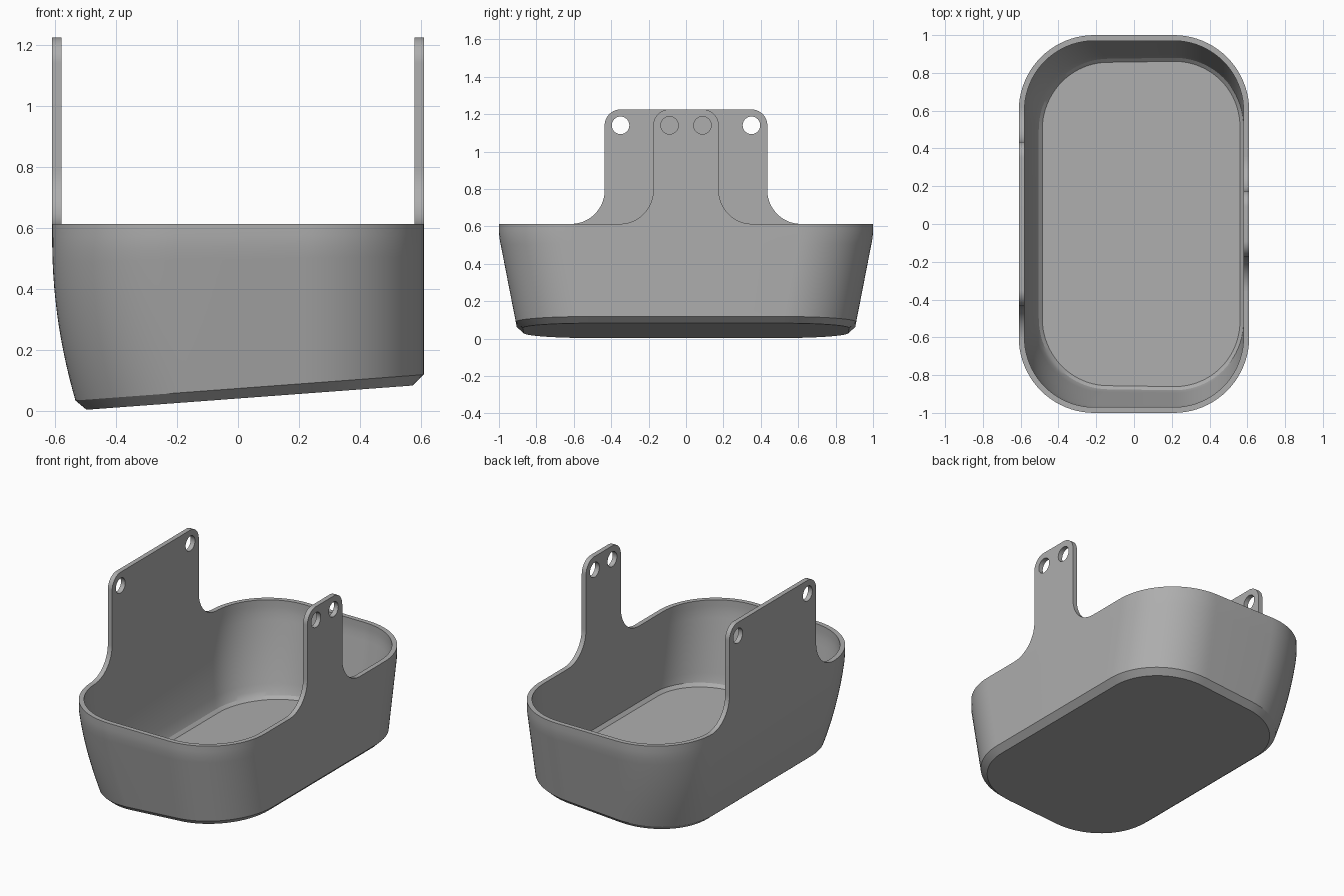
import bpy, bmesh, math

old = bpy.data.objects.get("Cube")
if old:
    bpy.data.objects.remove(old)

grey = bpy.data.materials.new("plain grey")
grey.use_nodes = True
colour = (0.42, 0.42, 0.42, 1)
grey.diffuse_color = colour
grey.node_tree.nodes["Principled BSDF"].inputs["Base Color"].default_value = colour

RIM, HALF_W, WALL = 0.613, 0.61, 0.03
CORNER, BEND = 0.4, 0.56
SEG = 20


def arc(cx, cy, r, start, end, n=SEG):
    """Points on an arc, angles in degrees."""
    pts = []
    for i in range(n + 1):
        a = math.radians(start + (end - start) * i / n)
        pts.append((cx + r * math.cos(a), cy + r * math.sin(a)))
    return pts


def smooth(obj):
    bpy.ops.object.select_all(action='DESELECT')
    obj.select_set(True)
    bpy.context.view_layer.objects.active = obj
    bpy.ops.object.shade_smooth_by_angle(angle=math.radians(20))


def base_height(x):
    """Sloping lower edge of the wall."""
    return 0.033 + (x + 0.535) * 0.0742


def section(z, inset):
    """Rounded outline with the left, end and corner sizes for a height."""
    d = max(0, BEND - z)
    left = -HALF_W + 0.275 * d * d + inset
    right = HALF_W - inset
    end = 1 - 0.195 * max(0, d - 0.01) - inset
    r = CORNER - inset
    pts = []
    for sx, sy, a in ((1, 1, 0), (-1, 1, 90), (-1, -1, 180), (1, -1, 270)):
        cx = right - r if sx > 0 else left + r
        pts += arc(cx, sy * (end - r), r, a, a + 90)
    return pts


def ring(bm, t, inset, shift=0.0):
    """One loop of the bowl, from the sloping base (t=0) to the rim (t=1)."""
    verts = []
    for i, (x, y) in enumerate(section(RIM, inset)):
        for _ in range(3):
            z = base_height(x) * (1 - t) + RIM * t
            x, y = section(z, inset)[i]
        verts.append(bm.verts.new((x, y, z + shift)))
    return verts


# Bowl: underside, outer wall, rim, inner wall and floor as one skin
bm = bmesh.new()
steps = [i / 14 for i in range(15)]
rings = [ring(bm, 0, 0.037, -0.033)]
rings += [ring(bm, t, 0) for t in steps]
rings += [ring(bm, t, WALL) for t in reversed(steps[1:])]
rings += [ring(bm, 0, WALL, 0.015), ring(bm, 0, WALL + 0.019, -0.003)]
for low, high in zip(rings, rings[1:]):
    n = len(low)
    for i in range(n):
        j = (i + 1) % n
        bm.faces.new((low[i], low[j], high[j], high[i]))
bm.faces.new(list(reversed(rings[0])))
bm.faces.new(rings[-1])
bmesh.ops.recalc_face_normals(bm, faces=bm.faces)
mesh = bpy.data.meshes.new("bowl")
bm.to_mesh(mesh)
bm.free()
bowl = bpy.data.objects.new("bowl", mesh)
bpy.context.collection.objects.link(bowl)
mesh.materials.append(grey)
smooth(bowl)


# Hanging tabs: flat plates with flared feet, round top corners and two holes
def tab(name, x, half, hole_y):
    top, r, flare = 1.225, 0.085, 0.18
    side = arc(half + flare, RIM + flare, flare, 270, 180)
    side += arc(half - r, top - r, r, 0, 90, 12)
    outline = side + [(-u, v) for u, v in reversed(side)]
    holes = [arc(s * hole_y, 1.14, 0.047, 0, 348.75, 31) for s in (1, -1)]
    curve = bpy.data.curves.new(name, 'CURVE')
    curve.dimensions = '2D'
    curve.fill_mode = 'BOTH'
    curve.extrude = WALL / 2
    for pts in [outline] + holes:
        spline = curve.splines.new('POLY')
        spline.points.add(len(pts) - 1)
        for p, (u, v) in zip(spline.points, pts):
            p.co = (u, v, 0, 1)
        spline.use_cyclic_u = True
    curve.materials.append(grey)
    obj = bpy.data.objects.new(name, curve)
    bpy.context.collection.objects.link(obj)
    obj.location.x = x
    obj.rotation_euler = (math.pi / 2, 0, math.pi / 2)
    bpy.ops.object.select_all(action='DESELECT')
    obj.select_set(True)
    bpy.context.view_layer.objects.active = obj
    bpy.ops.object.convert(target='MESH')
    smooth(bpy.context.view_layer.objects.active)


tab("wide_tab", -HALF_W + WALL / 2, 0.435, 0.35)
tab("narrow_tab", HALF_W - WALL / 2, 0.175, 0.088)
